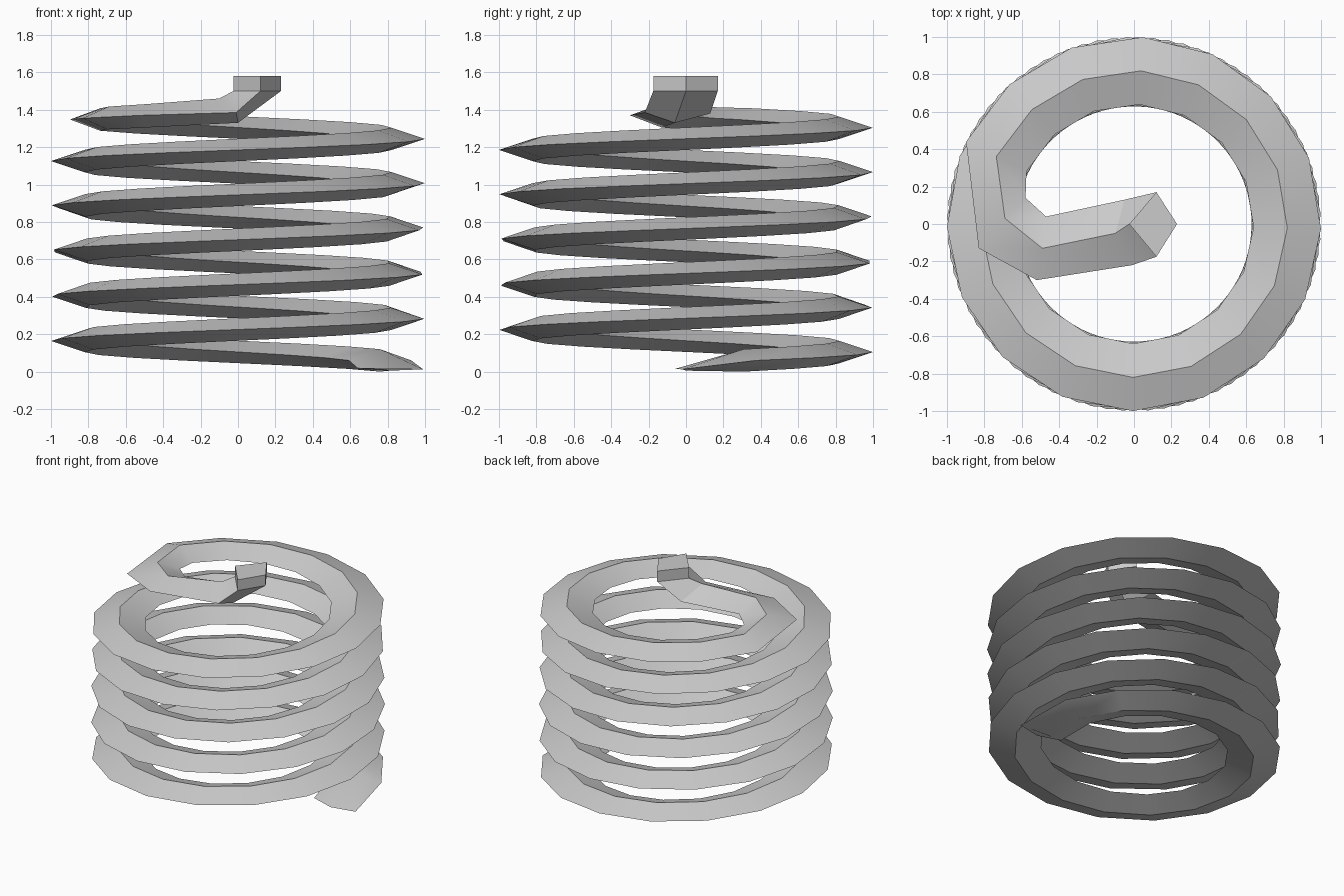
import bpy, bmesh
from math import pi, cos, sin, radians

if "Cube" in bpy.data.objects:
    bpy.data.objects.remove(bpy.data.objects["Cube"])

R, HALF_W, HALF_H = 0.82, 0.18, 0.06   # coil radius and diamond section
PITCH, Z0 = 0.24, 0.045
TURNS, SEGS = 5.4275, 88


def section(t):
    """Diamond section at t turns: outer, top, inner, bottom."""
    a, z = 2 * pi * t, Z0 + PITCH * t
    return [(r * cos(a), r * sin(a), z + dz) for r, dz in
            ((R + HALF_W, 0), (R, HALF_H), (R - HALF_W, 0), (R, -HALF_H))]


# Flattened start lying on the ground
rings = [[(0.99, -0.02, 0.012), (0.81, -0.06, 0.014), (0.64, -0.01, 0.018), (0.81, 0.0, 0.005)]]

# Helical coil
rings += [section(TURNS * i / SEGS) for i in range(1, SEGS + 1)]

# Hook turning inwards to the centre
rings.append([(-0.83, -0.13, 1.355), (-0.69, 0.03, 1.417), (-0.58, 0.14, 1.355), (-0.70, 0.0, 1.295)])
rings.append([(-0.52, -0.30, 1.37), (-0.49, -0.13, 1.43), (-0.47, 0.04, 1.365), (-0.49, -0.13, 1.305)])
rings.append([(-0.01, -0.22, 1.385), (-0.10, -0.05, 1.46), (-0.05, 0.13, 1.38), (0.0, -0.06, 1.33)])

# Short upright post at the centre
for z in (1.50, 1.58):
    rings.append([(0.12, -0.175, z), (-0.025, 0, z), (0.12, 0.17, z), (0.23, 0, z)])

# Skin the sections
bm = bmesh.new()
loops = [[bm.verts.new(p) for p in ring] for ring in rings]
for a, b in zip(loops, loops[1:]):
    for i in range(4):
        j = (i + 1) % 4
        bm.faces.new((a[i], a[j], b[j], b[i]))
bm.faces.new(loops[0])
bm.faces.new(loops[-1])
bmesh.ops.recalc_face_normals(bm, faces=bm.faces)
mesh = bpy.data.meshes.new("spring_coil")
bm.to_mesh(mesh)
bm.free()
coil = bpy.data.objects.new("spring_coil", mesh)
bpy.context.collection.objects.link(coil)
bpy.context.view_layer.objects.active = coil
coil.select_set(True)
bpy.ops.object.shade_smooth_by_angle(angle=radians(30))
